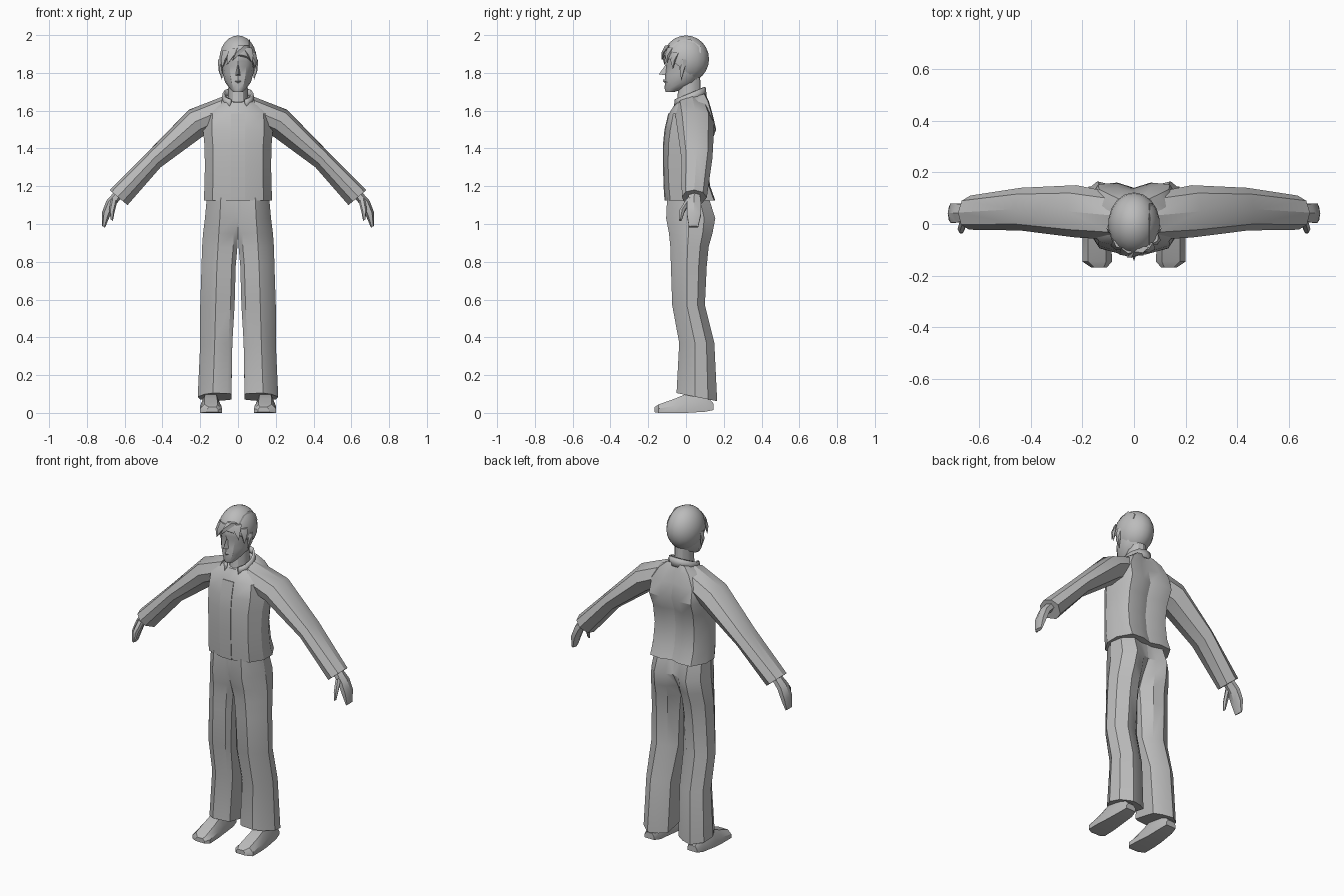
import bpy, bmesh, math
from mathutils import Vector

if "Cube" in bpy.data.objects:
    bpy.data.objects.remove(bpy.data.objects["Cube"])

grey = bpy.data.materials.new("plain grey")
grey.diffuse_color = (0.5, 0.5, 0.5, 1)
grey.use_nodes = True
grey.node_tree.nodes["Principled BSDF"].inputs["Base Color"].default_value = grey.diffuse_color


def finish(name, bm, mirror=False, angle=32):
    """Turn a bmesh into a shaded object, optionally mirrored left to right."""
    bmesh.ops.recalc_face_normals(bm, faces=bm.faces)
    me = bpy.data.meshes.new(name)
    bm.to_mesh(me)
    bm.free()
    me.materials.append(grey)
    for p in me.polygons:
        p.use_smooth = True
    me.set_sharp_from_angle(angle=math.radians(angle))
    ob = bpy.data.objects.new(name, me)
    bpy.context.collection.objects.link(ob)
    if mirror:
        m = ob.modifiers.new("mirror", 'MIRROR')
        m.use_mirror_merge = False
    return ob


def loft(name, rings, mirror=False, closed=True, caps=True, angle=32):
    """Skin a list of equal-length point rings."""
    bm = bmesh.new()
    vs = [[bm.verts.new(p) for p in r] for r in rings]
    n = len(vs[0])
    for a, b in zip(vs, vs[1:]):
        for i in range(n if closed else n - 1):
            j = (i + 1) % n
            bm.faces.new((a[i], a[j], b[j], b[i]))
    if caps:
        bm.faces.new(vs[0])
        bm.faces.new(vs[-1])
    return finish(name, bm, mirror, angle)


def level_rings(levels, half):
    """Symmetric rings from (z, half width, front y, back y, slope) and a half profile."""
    full = half + [(-u, v) for u, v in reversed(half) if u > 0]
    out = []
    for z, hw, yf, yb, *sl in levels:
        mid, ry = (yf + yb) / 2, (yb - yf) / 2
        s = sl[0] if sl else 0
        out.append([(u * hw, mid + v * ry, z + s * (mid + v * ry)) for u, v in full])
    return out


def tube(name, path, mirror=False):
    """Pointed six-sided limb from (x, y, z, x radius, y radius)."""
    rings = [[(x + rx * math.cos(a * math.pi / 3), y + ry * math.sin(a * math.pi / 3),
               z + rx * 0.6 * math.cos(a * math.pi / 3)) for a in range(6)]
             for x, y, z, rx, ry in path]
    return loft(name, rings, mirror)


# Jacket body with shoulder blades
body = [(1.125, .18, -.11, .155), (1.2, .178, -.115, .128), (1.31, .175, -.118, .115),
        (1.42, .178, -.118, .13), (1.5, .185, -.11, .16), (1.585, .18, -.09, .14),
        (1.635, .13, -.065, .12, .15), (1.66, .075, -.055, .1, .3)]
loft("jacket_body", level_rings(body, [(0, -1), (.25, -1), (.75, -.8), (1, -.25), (1, .35),
                                       (.75, .95), (.35, 1), (0, .85)]))

# Front closing strip
loft("jacket_front_strip",
     [[(-.038, yf + .01, z), (-.038, yf - .004, z), (.036, yf - .004, z), (.036, yf + .01, z)]
      for z, hw, yf, *_ in body[:6]])

# Sleeves: (top x, top z, bottom x, bottom z, front y, back y)
section = [(0, .5), (.15, .85), (.5, 1), (.9, .8), (1, .45), (.75, .08), (.45, 0), (.12, .15)]
sleeve = [(.08, 1.675, .12, 1.5, -.06, .125), (.26, 1.605, .185, 1.465, -.052, .15),
          (.465, 1.395, .41, 1.3, -.025, .14), (.68, 1.18, .585, 1.1, -.022, .11)]
loft("sleeve", [[(tx + (bx - tx) * s, yf + (yb - yf) * t, tz + (bz - tz) * s) for s, t in section]
                for tx, tz, bx, bz, yf, yb in sleeve], mirror=True)

# Hands with thumb
tube("palm_and_fingers", [(.63, .045, 1.16, .022, .032), (.675, .042, 1.11, .022, .042),
                          (.7, .042, 1.05, .02, .043), (.712, .04, .985, .008, .028)], True)
tube("thumb", [(.655, .02, 1.13, .016, .02), (.668, -.02, 1.07, .014, .016),
               (.668, -.03, 1.02, .006, .008)], True)

# Collar standing around the neck, open at the front
def collar_ring(r, z0, rise):
    return [(r * math.sin(t), .016 + (r + .006) * math.cos(t), z0 + rise * math.cos(t))
            for t in [math.radians(-150 + 30 * i) for i in range(11)]]

collar = loft("collar", [collar_ring(.082, 1.645, .03), collar_ring(.076, 1.69, .035)],
              closed=False, caps=False)
thick = collar.modifiers.new("thickness", 'SOLIDIFY')
thick.thickness = .012
thick.offset = 0

# Neck
round_half = [(0, -1), (.5, -.87), (.87, -.5), (1, 0), (.87, .5), (.5, .87), (0, 1)]
loft("neck", level_rings([(1.58, .058, -.066, .08), (1.66, .053, -.045, .078),
                          (1.78, .05, -.04, .075)], round_half))

# Trouser legs meeting at the centre above the crotch
# (z, inner x, outer x, front y, back y, inner front depth, inner back depth, hem slope)
legs = [(1.14, 0, .165, -.1, .12, .95, .9, 0), (1.03, 0, .175, -.105, .155, .9, .75, 0),
        (.95, 0, .185, -.09, .14, .8, .45, 0), (.88, .003, .19, -.083, .12, .6, .25, 0),
        (.78, .012, .193, -.08, .11, .6, .3, 0), (.57, .018, .2, -.073, .1, .65, .4, 0),
        (.37, .03, .2, -.036, .15, .7, .5, 0), (.095, .035, .213, -.05, .165, .8, .6, -.2)]
rings = []
for z, xi, xo, yf, yb, kf, kb, sl in legs:
    w, mid, ry = xo - xi, (yf + yb) / 2, (yb - yf) / 2
    shape = [(0, -kf), (.12, -.9), (.55, -1), (.8, -.7), (1, -.1), (.93, .55), (.6, 1), (.25, .85), (0, kb)]
    rings.append([(xi + w * u, mid + ry * v, z + sl * (mid + ry * v)) for u, v in shape])
loft("trouser_leg", rings, mirror=True)

# Shoes: (y, inner x, outer x, top z, sole z)
shoe = [(-.168, .105, .165, .03, .004), (-.145, .085, .2, .045, 0), (-.06, .088, .2, .075, 0),
        (0, .095, .195, .1, 0), (.1, .1, .185, .1, .006), (.145, .11, .175, .05, .015)]
loft("shoe", [[(a, y, s), (b, y, s), (b, y, s + (t - s) * .5), (b - (b - a) * .2, y, t),
               (a + (b - a) * .2, y, t), (a, y, s + (t - s) * .5)]
              for y, a, b, t, s in shoe], mirror=True)

# Head with jaw, brow and crown
loft("head", level_rings([(1.7, .026, -.108, -.06), (1.715, .042, -.113, -.01),
                          (1.75, .068, -.112, .06), (1.79, .08, -.112, .08),
                          (1.835, .087, -.104, .1), (1.862, .09, -.114, .105),
                          (1.91, .09, -.108, .105), (1.96, .07, -.07, .08),
                          (1.985, .03, -.03, .03)], round_half))

# Nose and lips
bm = bmesh.new()
for p in [(0, -.1, 1.855), (-.017, -.098, 1.785), (.017, -.098, 1.785), (0, -.143, 1.793)]:
    bm.verts.new(p)
bmesh.ops.convex_hull(bm, input=bm.verts)
finish("nose", bm)
bm = bmesh.new()
for p in [(-.028, -.098, 1.757), (.028, -.098, 1.757), (0, -.118, 1.767), (0, -.122, 1.757), (0, -.112, 1.745)]:
    bm.verts.new(p)
bmesh.ops.convex_hull(bm, input=bm.verts)
finish("lips", bm)

# Hair cap trimmed along a slanted hairline
bm = bmesh.new()
bmesh.ops.create_uvsphere(bm, u_segments=18, v_segments=12, radius=1)
for v in bm.verts:
    v.co = Vector((v.co.x * .1, v.co.y * .122, 1.873 + v.co.z * .125))
bmesh.ops.bisect_plane(bm, geom=bm.verts[:] + bm.edges[:] + bm.faces[:],
                       plane_co=(0, -.03, 1.83), plane_no=(0, .75, 1), clear_inner=True)
bmesh.ops.holes_fill(bm, edges=[e for e in bm.edges if e.is_boundary])
finish("hair_cap", bm, angle=40)

# Fringe and side locks: root, tip, half width
def lock(name, root, tip, width, depth=.014):
    r, t = Vector(root), Vector(tip)
    side = Vector((-r.y, r.x, 0)).normalized() * width
    out = Vector((r.x, r.y, 0)).normalized() * depth
    bm = bmesh.new()
    for p in (r - side, r + side, r + out, r - out, (r + t) / 2 + out + side * .5,
              (r + t) / 2 + out - side * .5, t):
        bm.verts.new(p)
    bmesh.ops.convex_hull(bm, input=bm.verts)
    finish(name, bm)

for i, (root, tip, w) in enumerate([
        ((.03, -.098, 1.945), (-.03, -.128, 1.865), .03), ((-.02, -.1, 1.93), (-.06, -.115, 1.84), .03),
        ((-.06, -.078, 1.92), (-.083, -.085, 1.82), .026), ((.05, -.085, 1.935), (.075, -.1, 1.85), .028),
        ((.08, -.058, 1.91), (.09, -.07, 1.82), .024), ((.092, -.015, 1.87), (.084, -.025, 1.76), .022),
        ((-.092, -.015, 1.87), (-.084, -.025, 1.76), .022)]):
    lock(f"hair_lock_{i + 1}", root, tip, w)

# Swept ridges on the crown
for i, x in enumerate((.035, .06)):
    path = [(-.09, 1.945), (-.04, 1.985), (.02, 1.995), (.08, 1.955)]
    loft(f"hair_ridge_{i + 1}",
         [[(x - .012, y, z - .03 - x * .2), (x, y, z - x * .25), (x + .014, y, z - .04 - x * .2)]
          for y, z in path])
